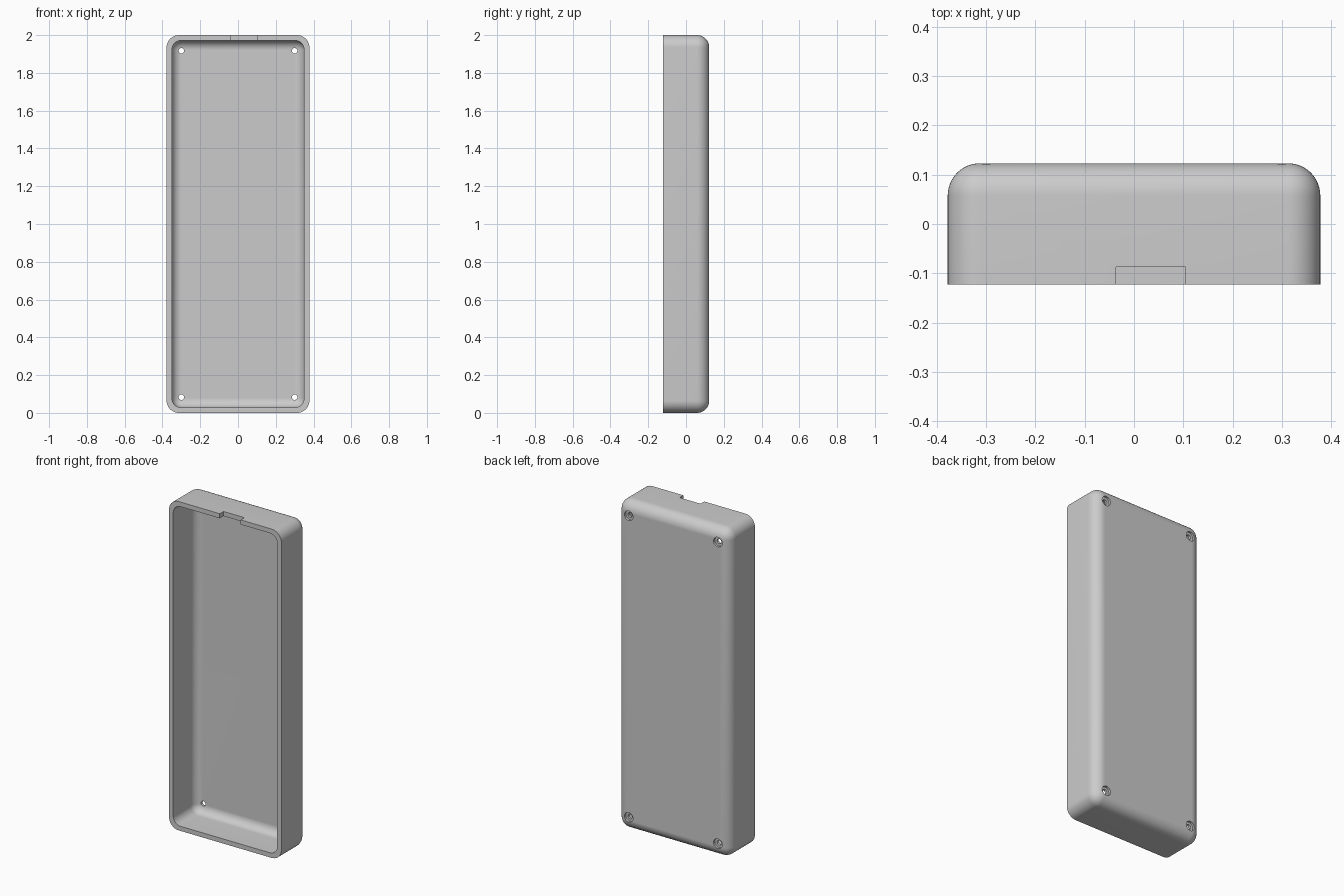
import bpy, bmesh, math
from mathutils import Matrix, Vector

cube = bpy.data.objects.get("Cube")
if cube:
    bpy.data.objects.remove(cube, do_unlink=True)

W, D, H = 0.756, 0.246, 2.0      # outer size
WALL, R = 0.028, 0.065           # wall thickness, outer rounding
FRONT, BACK = -D / 2, D / 2

grey = bpy.data.materials.new("light grey plastic")
grey.use_nodes = True
colour = (0.6, 0.6, 0.6, 1)
grey.diffuse_color = colour
grey.node_tree.nodes["Principled BSDF"].inputs["Base Color"].default_value = colour


def finish(bm, name):
    bmesh.ops.recalc_face_normals(bm, faces=bm.faces)
    mesh = bpy.data.meshes.new(name)
    bm.to_mesh(mesh)
    bm.free()
    mesh.materials.append(grey)
    obj = bpy.data.objects.new(name, mesh)
    bpy.context.collection.objects.link(obj)
    return obj


def block(name, low, high, radius=0):
    """Box between two corners; rounds every edge except the front rim."""
    low, high = Vector(low), Vector(high)
    bm = bmesh.new()
    bmesh.ops.create_cube(bm, size=1)
    bmesh.ops.scale(bm, vec=high - low, verts=bm.verts)
    bmesh.ops.translate(bm, vec=(low + high) / 2, verts=bm.verts)
    if radius:
        edges = [e for e in bm.edges
                 if any(v.co.y > low.y + 0.01 for v in e.verts)]
        bmesh.ops.bevel(bm, geom=edges, offset=radius, segments=12,
                        profile=0.5, affect='EDGES', clamp_overlap=True)
    return finish(bm, name)


def drill(name, x, z, radius, y0, y1):
    """Cylinder cutter along y."""
    bm = bmesh.new()
    place = Matrix.Translation((x, (y0 + y1) / 2, z)) @ Matrix.Rotation(math.pi / 2, 4, 'X')
    bmesh.ops.create_cone(bm, cap_ends=True, segments=32, radius1=radius,
                          radius2=radius, depth=y1 - y0, matrix=place)
    return finish(bm, name)


# Rounded outer shell
case = block("case_shell", (-W / 2, FRONT, 0), (W / 2, BACK, H), R)

# Hollow interior, open at the front
cutters = [block("cavity_cutter", (-W / 2 + WALL, FRONT - 0.1, WALL),
                 (W / 2 - WALL, BACK - WALL, H - WALL), R - 0.015)]

# Cable notch through the top wall
cutters.append(block("notch_cutter", (-0.037, FRONT - 0.05, H - 0.08),
                     (0.104, -0.087, H + 0.05)))

# Counterbored screw holes in the back corners
for x in (-0.3, 0.3):
    for z in (0.083, H - 0.083):
        cutters.append(drill("screw_hole_cutter", x, z, 0.0145, 0.05, 0.2))
        cutters.append(drill("counterbore_cutter", x, z, 0.029, BACK - 0.014, 0.2))

bpy.context.view_layer.objects.active = case
for cutter in cutters:
    mod = case.modifiers.new("cut", 'BOOLEAN')
    mod.operation = 'DIFFERENCE'
    mod.solver = 'EXACT'
    mod.object = cutter
    bpy.ops.object.modifier_apply(modifier=mod.name)
    bpy.data.objects.remove(cutter, do_unlink=True)

# Smooth roundings, crisp rims
bpy.ops.object.select_all(action='DESELECT')
case.select_set(True)
bpy.ops.object.shade_smooth_by_angle(angle=math.radians(30))
